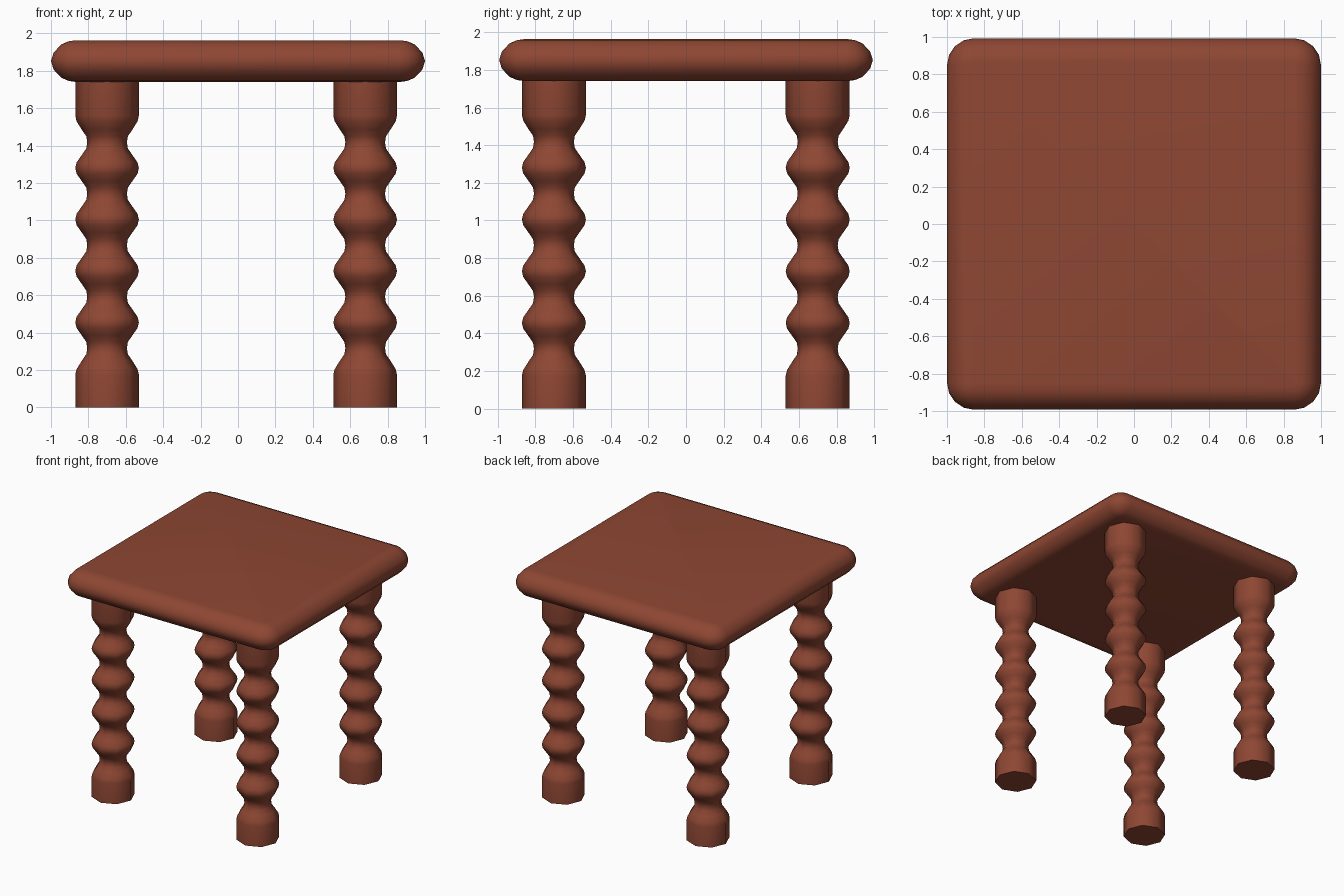
import bpy, bmesh, math

if "Cube" in bpy.data.objects:
    bpy.data.objects.remove(bpy.data.objects["Cube"])

wood = bpy.data.materials.new("reddish brown wood")
wood.diffuse_color = (0.27, 0.062, 0.033, 1)
wood.use_nodes = True
wood.node_tree.nodes["Principled BSDF"].inputs["Base Color"].default_value = wood.diffuse_color


def loft(name, rings, angle):
    """Skin a stack of equal-length closed rings and cap both ends."""
    bm = bmesh.new()
    loops = [[bm.verts.new(p) for p in ring] for ring in rings]
    n = len(loops[0])
    for a, b in zip(loops, loops[1:]):
        for i in range(n):
            j = (i + 1) % n
            bm.faces.new((a[i], a[j], b[j], b[i]))
    bm.faces.new(loops[0][::-1])
    bm.faces.new(loops[-1])
    bmesh.ops.recalc_face_normals(bm, faces=bm.faces[:])
    mesh = bpy.data.meshes.new(name)
    bm.to_mesh(mesh)
    bm.free()
    mesh.materials.append(wood)
    ob = bpy.data.objects.new(name, mesh)
    bpy.context.collection.objects.link(ob)
    bpy.ops.object.select_all(action='DESELECT')
    ob.select_set(True)
    bpy.context.view_layer.objects.active = ob
    bpy.ops.object.shade_smooth_by_angle(angle=math.radians(angle))
    return ob


def rounded_rect(hx, hy, r, z, seg=4):
    pts = []
    for k, (sx, sy) in enumerate([(1, 1), (-1, 1), (-1, -1), (1, -1)]):
        for i in range(seg + 1):
            a = math.pi / 2 * (k + i / seg)
            pts.append((sx * (hx - r) + r * math.cos(a),
                        sy * (hy - r) + r * math.sin(a), z))
    return pts


# Table top: rounded slab with a bullnose edge (inset, distance from mid height)
MID = 1.852
half = [(0.13, 0.111), (0.095, 0.106), (0.055, 0.089), (0.014, 0.045)]
edge = [(i, -h) for i, h in half] + [(0, 0.0)] + [(i, h) for i, h in half[::-1]]
loft("table_top", [rounded_rect(1.0 - i, 0.993 - i, 0.145 - i, MID + h)
                   for i, h in edge], 60)

# Leg profile: plain foot, four turned beads, plain upper block
PERIOD, FIRST = 0.275, 0.455
bead = [(-0.105, 0.111), (-0.07, 0.135), (-0.03, 0.163), (0, 0.17),
        (0.03, 0.163), (0.07, 0.135), (0.105, 0.111)]
profile = [(0, 0.17), (0.175, 0.17), (0.205, 0.163), (0.25, 0.135), (0.285, 0.111)]
for b in range(4):
    z0 = FIRST + b * PERIOD
    profile.append((z0 - PERIOD / 2, 0.106))
    profile += [(z0 + dz, r) for dz, r in bead]
profile += [(1.4175, 0.106), (1.45, 0.111), (1.485, 0.135),
            (1.53, 0.163), (1.56, 0.17), (1.76, 0.17)]

# Four eight-sided turned legs
for side, x in (("left", -0.70), ("right", 0.68)):
    for end, y in (("front", -0.702), ("back", 0.70)):
        rings = [[(x + r * math.cos(k * math.pi / 4),
                   y + r * math.sin(k * math.pi / 4), z) for k in range(8)]
                 for z, r in profile]
        loft(f"{end}_{side}_leg", rings, 60)
